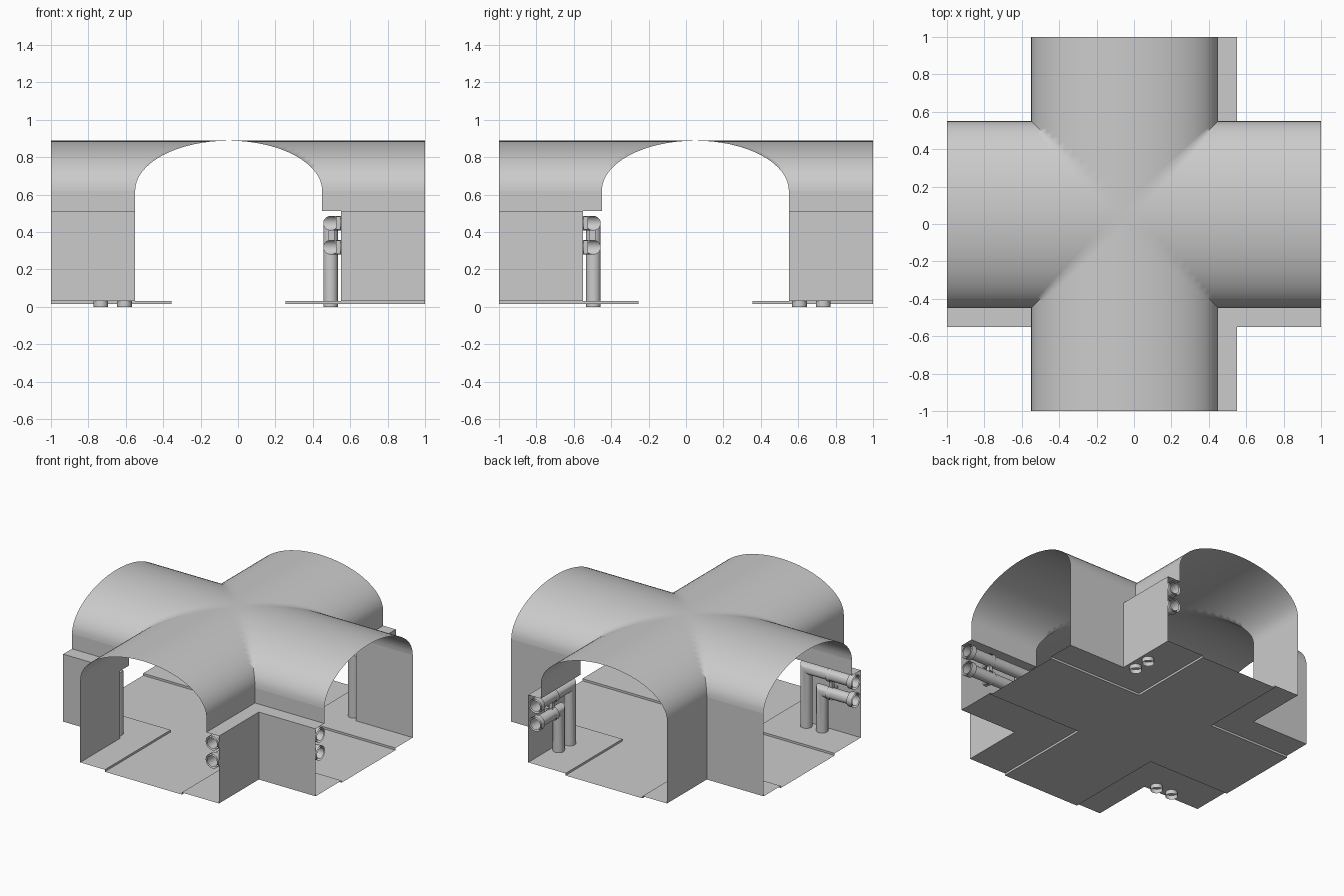
import bpy, math
from mathutils import Vector

if "Cube" in bpy.data.objects:
    bpy.data.objects.remove(bpy.data.objects["Cube"])

TOP, SPRING, LEDGE, FLOOR, CHANNEL = 0.888, 0.62, 0.513, 0.03, 0.015
CX, CY, HALF = -0.05, 0.05, 0.5


def add(name, verts, faces, smooth=None):
    me = bpy.data.meshes.new(name)
    me.from_pydata([tuple(v) for v in verts], [], faces)
    ob = bpy.data.objects.new(name, me)
    bpy.context.collection.objects.link(ob)
    bpy.ops.object.select_all(action='DESELECT')
    ob.select_set(True)
    bpy.context.view_layer.objects.active = ob
    bpy.ops.object.mode_set(mode='EDIT')
    bpy.ops.mesh.select_all(action='SELECT')
    bpy.ops.mesh.remove_doubles(threshold=0.0005)
    bpy.ops.mesh.normals_make_consistent(inside=False)
    bpy.ops.object.mode_set(mode='OBJECT')
    if smooth:
        bpy.ops.object.shade_smooth_by_angle(angle=math.radians(smooth))
    return ob


def swap(p):
    # the model is symmetric across the diagonal plane x = -y
    return Vector((-p[1], -p[0], p[2]))


def add_quads(name, quads):
    verts = [p for q in quads for p in q]
    add(name, verts, [tuple(range(4 * i, 4 * i + 4)) for i in range(len(quads))])


# Crossing vaulted roof: elliptical profile, height is the larger of both vaults
N = 32
prof = [-math.cos(math.pi * i / N) * HALF for i in range(N + 1)]
us = [-1 - CX] + prof + [1 - CX]
vs = [-1 - CY] + prof + [1 - CY]


def height(t):
    return SPRING + (TOP - SPRING) * math.sqrt(max(0, 1 - (t / HALF) ** 2))


M = N + 3
verts = [(u + CX, v + CY, max(height(u), height(v))) for u in us for v in vs]
faces = []
for i in range(M - 1):
    for j in range(M - 1):
        if i in (0, M - 2) and j in (0, M - 2):
            continue
        a, b, c, d = i * M + j, (i + 1) * M + j, (i + 1) * M + j + 1, i * M + j + 1
        if i == j:
            faces += [(a, b, c), (a, c, d)]
        elif i + j == M - 2:
            faces += [(a, b, d), (b, c, d)]
        else:
            faces.append((a, b, c, d))
add("vault_roof", verts, faces, 60)


# Side walls; each is given for the y arms and repeated for the x arms
def wall(x, y0, y1, z0, z1):
    return [Vector(p) for p in ((x, y0, z0), (x, y1, z0), (x, y1, z1), (x, y0, z1))]


plain = [wall(-0.55, -1, -0.55, FLOOR, LEDGE), wall(-0.55, -1, -0.45, LEDGE, SPRING),
         wall(-0.55, 0.55, 1, FLOOR, LEDGE), wall(-0.55, 0.55, 1, LEDGE, SPRING)]
niche = [wall(0.45, -1, -0.45, LEDGE, SPRING), wall(0.45, 0.55, 1, LEDGE, SPRING),
         wall(0.55, -1, -0.55, FLOOR, LEDGE), wall(0.55, 0.55, 1, FLOOR, LEDGE)]
for y0, y1 in ((-1, -0.55), (0.55, 1)):
    niche.append([Vector(p) for p in ((0.45, y0, LEDGE), (0.55, y0, LEDGE),
                                      (0.55, y1, LEDGE), (0.45, y1, LEDGE))])
for name, quads in (("plain_walls", plain), ("niche_walls", niche)):
    quads = quads + [[swap(p) for p in q] for q in quads]
    if name == "niche_walls":  # corner square of the ledge
        quads.append([Vector(p) for p in ((0.45, -0.55, LEDGE), (0.55, -0.55, LEDGE),
                                          (0.55, -0.45, LEDGE), (0.45, -0.45, LEDGE))])
    add_quads(name, quads)

# Cross-shaped floor with a sunken walkway along both corridors
xs = [-1, -0.55, -0.355, 0.255, 0.55, 1]
ys = [-1, -0.55, -0.255, 0.355, 0.55, 1]


def level(i, j):
    return CHANNEL if i == 2 or j == 2 else FLOOR


quads = []
for i in range(5):
    for j in range(5):
        if i in (0, 4) and j in (0, 4):
            continue
        z = level(i, j)
        x0, x1, y0, y1 = xs[i], xs[i + 1], ys[j], ys[j + 1]
        quads.append([(x0, y0, z), (x1, y0, z), (x1, y1, z), (x0, y1, z)])
        if i < 4 and level(i + 1, j) != z:
            quads.append([(x1, y0, CHANNEL), (x1, y1, CHANNEL), (x1, y1, FLOOR), (x1, y0, FLOOR)])
        if j < 4 and level(i, j + 1) != z:
            quads.append([(x0, y1, CHANNEL), (x1, y1, CHANNEL), (x1, y1, FLOOR), (x0, y1, FLOOR)])
add_quads("floor", quads)


# Open tube along a path with mitred elbows
def tube(name, path, r, n=20):
    path = [Vector(p) for p in path]
    d = (path[1] - path[0]).normalized()
    up = Vector((0, 0, 1))
    side = d.cross(up)
    ring = [path[0] + r * (side * math.cos(2 * math.pi * k / n) + up * math.sin(2 * math.pi * k / n))
            for k in range(n)]
    verts, faces = list(ring), []
    for i in range(1, len(path)):
        d = (path[i] - path[i - 1]).normalized()
        nrm = d
        if i < len(path) - 1:
            nrm = (d + (path[i + 1] - path[i]).normalized()).normalized()
        ring = [v + d * ((path[i] - v).dot(nrm) / d.dot(nrm)) for v in ring]
        b = len(verts)
        verts += ring
        faces += [(b - n + k, b - n + (k + 1) % n, b + (k + 1) % n, b + k) for k in range(n)]
    add(name, verts, faces, 35)


def box(name, lo, hi, mirrored):
    v = [Vector((x, y, z)) for x in (lo[0], hi[0]) for y in (lo[1], hi[1]) for z in (lo[2], hi[2])]
    if mirrored:
        v = [swap(p) for p in v]
    add(name, v, [(0, 1, 3, 2), (4, 6, 7, 5), (0, 4, 5, 1), (2, 3, 7, 6), (0, 2, 6, 4), (1, 5, 7, 3)])


# Pipe runs, end sleeves, clamps and wall brackets
PX, R = 0.495, 0.039
for label, z, drop in (("upper", 0.447, 0.607), ("lower", 0.318, 0.733)):
    down = [(PX, 1, z), (PX, drop, z), (PX, drop, 0)]
    tube(label + "_corner_pipe", [(PX, -1, z), (PX, -PX, z), (1, -PX, z)], R)
    for m in (False, True):
        f = swap if m else Vector
        tube(label + "_drop_pipe", [f(p) for p in down], R)
        for s in (-1, 1):
            tube(label + "_pipe_sleeve", [f((PX, s, z)), f((PX, s * 0.96, z))], 0.051)
            tube(label + "_pipe_clamp", [f((PX, s * 0.82, z)), f((PX, s * 0.79, z))], 0.046)
            box(label + "_wall_bracket", (PX + 0.03, s * 0.805 - 0.015, z - 0.035),
                (0.549, s * 0.805 + 0.015, z + 0.035), m)
for m in (False, True):
    for s in (-1, 1):
        box("clamp_link", (PX - 0.01, s * 0.805 - 0.012, 0.355),
            (PX + 0.02, s * 0.805 + 0.012, 0.41), m)
